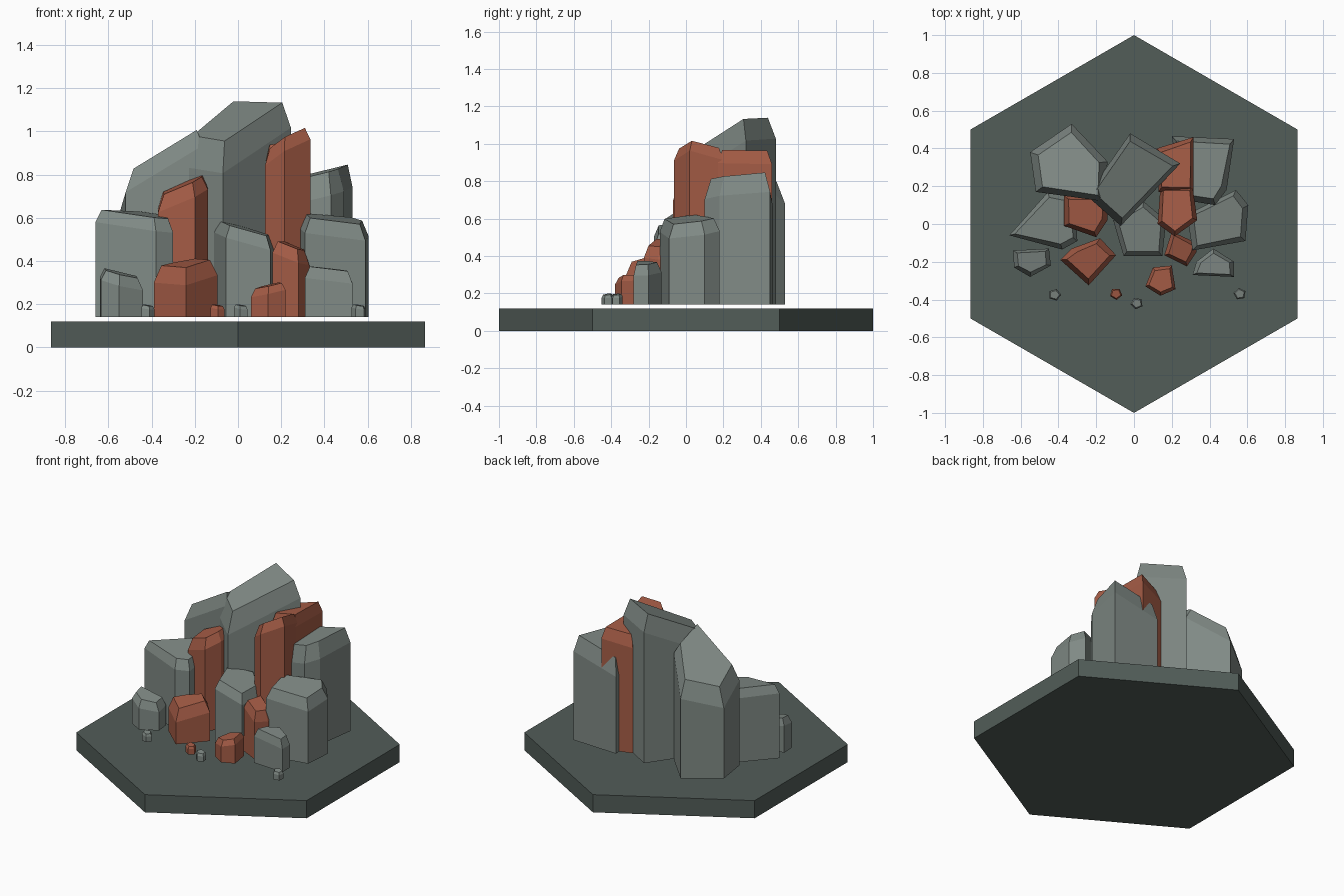
import bpy, bmesh, math
from mathutils import Vector

if "Cube" in bpy.data.objects:
    bpy.data.objects.remove(bpy.data.objects["Cube"])


def material(name, rgb):
    m = bpy.data.materials.new(name)
    m.diffuse_color = (*rgb, 1)
    m.use_nodes = True
    m.node_tree.nodes["Principled BSDF"].inputs["Base Color"].default_value = m.diffuse_color
    return m


GREY = material("grey_stone", (0.216, 0.254, 0.235))
RUST = material("rust_stone", (0.376, 0.107, 0.061))
DARK = material("dark_slate", (0.084, 0.109, 0.098))


def loft(name, rings, mat):
    """Closed solid from stacked rings with equal point counts."""
    bm = bmesh.new()
    loops = [[bm.verts.new(p) for p in ring] for ring in rings]
    n = len(loops[0])
    for low, high in zip(loops, loops[1:]):
        for i in range(n):
            j = (i + 1) % n
            bm.faces.new((low[i], low[j], high[j], high[i]))
    bm.faces.new(loops[0][::-1])
    bm.faces.new(loops[-1])
    bmesh.ops.recalc_face_normals(bm, faces=bm.faces)
    me = bpy.data.meshes.new(name)
    bm.to_mesh(me)
    bm.free()
    me.materials.append(mat)
    ob = bpy.data.objects.new(name, me)
    bpy.context.collection.objects.link(ob)
    return ob


def rock(name, mat, outline, ref, slope, drop, inset=0.035, floor=0.14):
    """Upright prism with a tilted, chamfered top.
    ref is a point on the top plane, slope its rise along x and y."""
    pts = [Vector(p) for p in outline]
    c = sum(pts, Vector((0, 0))) / len(pts)
    pts.sort(key=lambda p: math.atan2(p.y - c.y, p.x - c.x))

    def top(p):
        return ref[2] + slope[0] * (p.x - ref[0]) + slope[1] * (p.y - ref[1])

    inner = [p + (c - p).normalized() * inset for p in pts]
    loft(name, [[(p.x, p.y, floor) for p in pts],
                [(p.x, p.y, top(p) - drop) for p in pts],
                [(p.x, p.y, top(p)) for p in inner]], mat)


# Hexagonal base slab
hexagon = [(math.sin(k * math.pi / 3), math.cos(k * math.pi / 3)) for k in range(6)]
loft("base_slab", [[(x, y, z) for x, y in hexagon] for z in (0, 0.12)], DARK)

# Large grey columns
rock("summit_column", GREY,
     [(-.02, .48), (.245, .32), (-.07, -.01), (-.25, .15)],
     (-.02, .45, 1.145), (.22, .43), .13, .042)
rock("back_left_column", GREY,
     [(-.33, .53), (-.14, .33), (-.16, .12), (-.52, .17), (-.55, .38)],
     (-.485, .19, .83), (.55, -.4), .10, .045)
rock("left_column", GREY,
     [(-.455, .17), (-.31, .14), (-.30, -.09), (-.38, -.135), (-.66, -.06)],
     (-.645, -.04, .64), (-.13, .08), .06, .03)
rock("centre_column", GREY,
     [(-.11, .02), (-.055, -.17), (.15, -.17), (.17, .02), (.05, .12)],
     (-.1, .02, .59), (-.28, .05), .06, .03)
rock("right_column", GREY,
     [(.54, .18), (.605, .10), (.59, -.09), (.31, -.14), (.28, .05)],
     (.56, .09, .59), (-.15, .12), .07)
rock("back_right_column", GREY,
     [(.2, .465), (.53, .45), (.49, .18), (.43, .1), (.25, .13)],
     (.5, .43, .845), (.25, .04), .11)

# Small grey blocks in front
rock("right_block", GREY,
     [(.31, -.27), (.33, -.2), (.42, -.13), (.53, -.2), (.53, -.28)],
     (.33, -.25, .375), (-.12, .03), .055, .025)
rock("left_block", GREY,
     [(-.64, -.14), (-.45, -.13), (-.44, -.22), (-.55, -.28), (-.635, -.23)],
     (-.63, -.15, .37), (-.25, .12), .05, .025)

# Rust coloured columns
rock("rust_tall_left", RUST,
     [(-.37, .15), (-.14, .15), (-.14, .02), (-.2, -.07), (-.37, -.01)],
     (-.34, .0, .71), (.45, .1), .07, .03)
rock("rust_tall_front", RUST,
     [(.14, .2), (.31, .2), (.335, .02), (.215, -.065), (.125, .0)],
     (.315, .03, 1.02), (.6, -.2), .07, .028)
rock("rust_tall_back", RUST,
     [(.12, .4), (.315, .46), (.315, .17), (.13, .17)],
     (.28, .42, .96), (.2, -.02), .075, .03)
rock("rust_front_left", RUST,
     [(-.18, -.075), (-.095, -.165), (-.24, -.325), (-.39, -.19), (-.33, -.13)],
     (-.24, -.29, .37), (.1, .2), .075, .035)
rock("rust_middle", RUST,
     [(.2, -.04), (.33, -.1), (.33, -.15), (.28, -.225), (.16, -.165)],
     (.19, -.15, .49), (-.35, .1), .06, .025)
rock("rust_front_right", RUST,
     [(.1, -.23), (.2, -.22), (.22, -.345), (.14, -.38), (.06, -.33)],
     (.2, -.3, .3), (.22, .06), .035, .02)

# Pebbles
for i, (x, y, mat) in enumerate([(-.42, -.375, GREY), (-.095, -.37, RUST),
                                 (.015, -.42, GREY), (.56, -.37, GREY)]):
    ring = [(x + .034 * math.cos(i + k * math.tau / 5),
             y + .032 * math.sin(i + k * math.tau / 5)) for k in range(5)]
    rock(f"pebble_{i + 1}", mat, ring, (x, y, .195), (-.15, .1), .015, .008)
